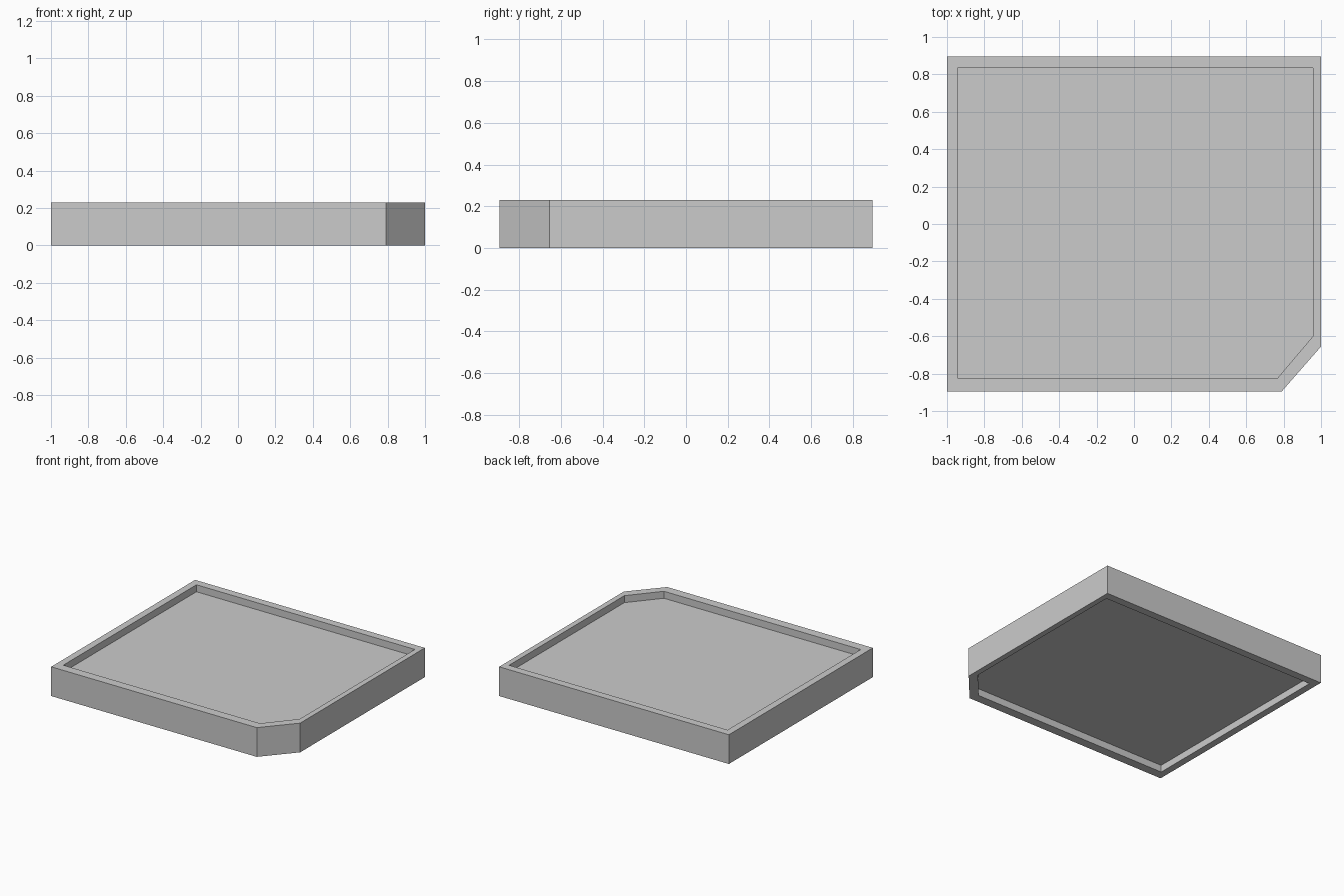
import bpy, bmesh

if "Cube" in bpy.data.objects:
    bpy.data.objects.remove(bpy.data.objects["Cube"])

HEIGHT, RECESS = 0.23, 0.055

# Outlines with one clipped corner (front right), counter-clockwise
outer = [(-1, -0.895), (0.79, -0.895), (1, -0.655), (1, 0.895), (-1, 0.895)]
inner = [(-0.945, -0.823), (0.768, -0.823), (0.957, -0.6), (0.957, 0.833), (-0.945, 0.833)]

# Section walked from the underside recess, around the rim, to the top recess
section = [(inner, RECESS), (inner, 0), (outer, 0),
           (outer, HEIGHT), (inner, HEIGHT), (inner, HEIGHT - RECESS)]

bm = bmesh.new()
rings = [[bm.verts.new((x, y, z)) for x, y in outline] for outline, z in section]
n = len(outer)
for a, b in zip(rings, rings[1:]):
    for i in range(n):
        j = (i + 1) % n
        bm.faces.new((a[i], a[j], b[j], b[i]))

# Recessed floors, underside and top
bm.faces.new(rings[0][::-1])
bm.faces.new(rings[-1])
bmesh.ops.recalc_face_normals(bm, faces=bm.faces)

mesh = bpy.data.meshes.new("tray")
bm.to_mesh(mesh)
bm.free()
bpy.context.collection.objects.link(bpy.data.objects.new("tray", mesh))
